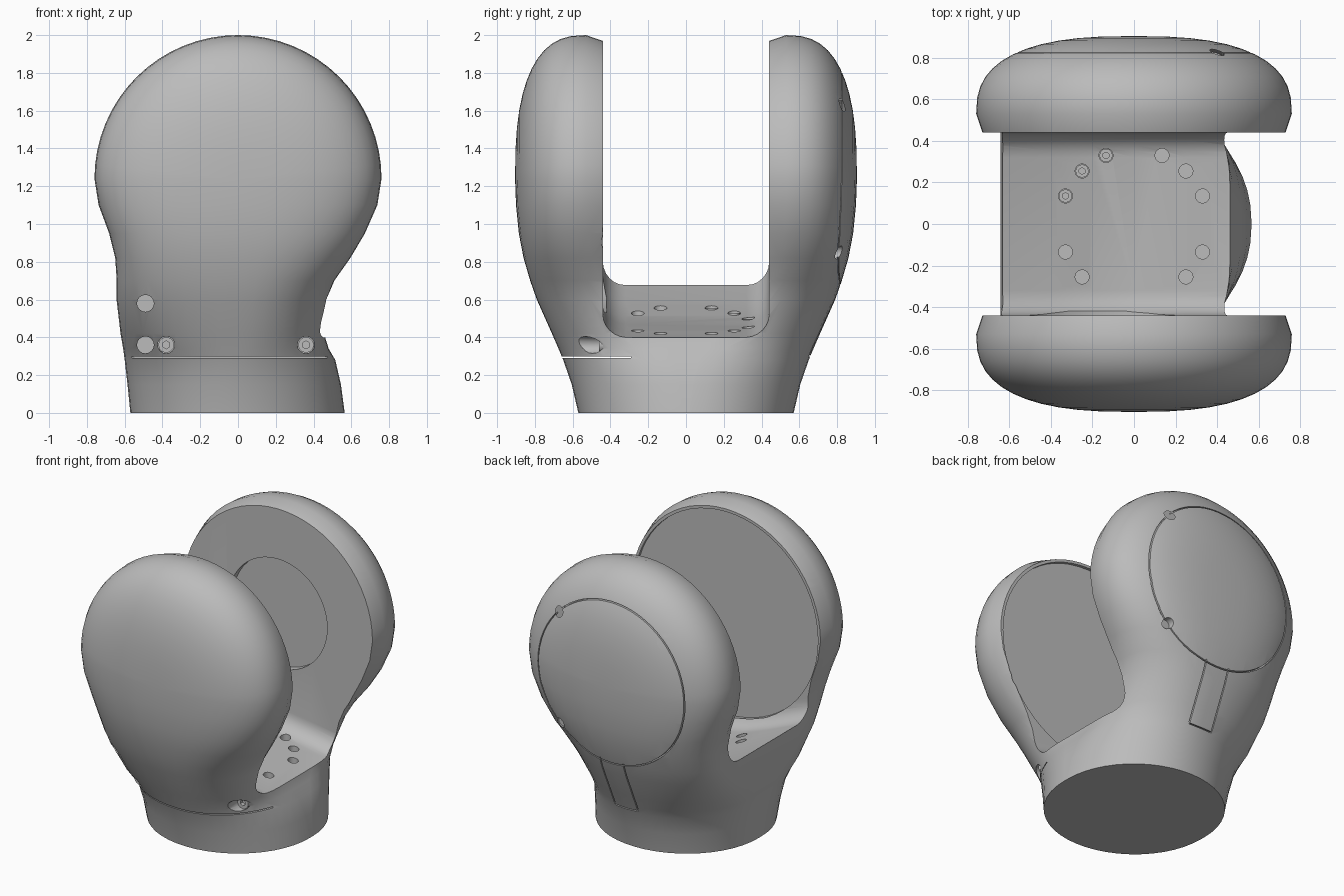
import bpy, bmesh
from math import sin, cos, pi, radians
from mathutils import Matrix

cube = bpy.data.objects.get("Cube")
if cube:
    bpy.data.objects.remove(cube)

grey = bpy.data.materials.new("plain_grey")
grey.use_nodes = True
grey.diffuse_color = (0.5, 0.5, 0.5, 1)
grey.node_tree.nodes["Principled BSDF"].inputs["Base Color"].default_value = (0.5, 0.5, 0.5, 1)

HUB = 1.24      # height of the joint axis
SLOT = 0.44     # half width of the fork opening


def finish(name, bm):
    bmesh.ops.remove_doubles(bm, verts=bm.verts, dist=0.0005)
    bmesh.ops.recalc_face_normals(bm, faces=bm.faces)
    mesh = bpy.data.meshes.new(name)
    bm.to_mesh(mesh)
    bm.free()
    mesh.materials.append(grey)
    ob = bpy.data.objects.new(name, mesh)
    bpy.context.collection.objects.link(ob)
    return ob


def bridge(bm, rows, closed):
    """Quads between successive rows of vertices."""
    for a, b in zip(rows, rows[1:]):
        n = len(a)
        for i in range(n if closed else n - 1):
            j = (i + 1) % n
            bm.faces.new((a[i], a[j], b[j], b[i]))


def cylinder(name, r, depth, loc, axis="Z", sides=16):
    bm = bmesh.new()
    rot = Matrix.Rotation(radians(90), 4, "X") if axis == "Y" else Matrix()
    bmesh.ops.create_cone(bm, cap_ends=True, segments=sides, radius1=r, radius2=r,
                          depth=depth, matrix=Matrix.Translation(loc) @ rot)
    return finish(name, bm)


def box(name, size, loc, tilt=0):
    bm = bmesh.new()
    bmesh.ops.create_cube(bm, size=1, matrix=Matrix.Translation(loc)
                          @ Matrix.Rotation(tilt, 4, "X") @ Matrix.Diagonal((*size, 1)))
    return finish(name, bm)


def cut(target, cutter):
    cutter.hide_render = True
    mod = target.modifiers.new("cut", "BOOLEAN")
    mod.operation = "DIFFERENCE"
    mod.solver = "EXACT"
    mod.object = cutter
    bpy.context.view_layer.objects.active = target
    bpy.ops.object.modifier_apply(modifier=mod.name)
    bpy.data.objects.remove(cutter)


def quarter(x, y, flat, n, inset):
    """Quarter outline from the side (y = 0) to the pole (x = 0)."""
    pts = [(x * inset, 0), (x * inset, flat * 0.83)]
    for i in range(13):
        t = pi / 2 * i / 12
        c, s = max(cos(t), 0), sin(t)
        pts.append((x * c ** (2 / n), flat + (y - flat) * s ** (2 / n)))
    return pts


# Sections: height, left width, right width, depth, straight side, roundness, side inset
SECTIONS = [
    (0.00, 0.565, 0.570, 0.570, 0.02, 2.0, 1.0),
    (0.15, 0.545, 0.585, 0.605, 0.04, 2.0, 1.0),
    (0.28, 0.515, 0.600, 0.650, 0.08, 2.0, 1.0),
    (0.34, 0.480, 0.608, 0.675, 0.12, 2.1, 1.0),
    (0.42, 0.455, 0.622, 0.710, 0.22, 2.2, 1.0),
    (0.60, 0.470, 0.643, 0.790, 0.38, 2.3, 1.0),
    (0.70, 0.510, 0.642, 0.825, 0.45, 2.4, 0.98),
    (0.82, 0.595, 0.650, 0.860, 0.50, 2.5, 0.96),
    (0.95, 0.672, 0.682, 0.885, 0.52, 2.6, 0.96),
    (1.10, 0.738, 0.738, 0.900, 0.53, 2.6, 0.96),
    (HUB, 0.760, 0.760, 0.905, 0.53, 2.6, 0.96),
]

# Body: lofted neck, then the hub section swept half a turn about the joint axis
bm = bmesh.new()
rows = []
for z, left, right, depth, flat, n, inset in SECTIONS:
    lq, rq = quarter(left, depth, flat, n, inset), quarter(right, depth, flat, n, inset)
    loop = lq + [(-x, y) for x, y in rq[::-1]]
    loop += [(-x, -y) for x, y in rq] + [(x, -y) for x, y in lq[::-1]]
    rows.append([bm.verts.new((x, y, z)) for x, y in loop])
bm.faces.new(rows[0])
bridge(bm, rows, True)
half = quarter(0.76, 0.905, 0.53, 2.6, 0.96)
half = [(x, -y) for x, y in half[::-1]] + half
bridge(bm, [[bm.verts.new((x * cos(a), y, HUB + x * sin(a))) for x, y in half]
            for a in [pi * i / 32 for i in range(33)]], False)
body = finish("fork_body", bm)

# Fork opening: U-shaped cutter whose floor slopes down toward the left
bm = bmesh.new()
rows = []
for x, z in [(-0.95, 0.84), (-0.64, 0.68), (-0.4, 0.58), (-0.2, 0.51), (0, 0.47),
             (0.25, 0.435), (0.45, 0.40), (0.95, 0.34)]:
    side = [(SLOT, 2.4)]
    for i in range(7):
        t = pi / 2 * i / 6
        side.append((SLOT - 0.12 + 0.12 * cos(t), z + 0.12 - 0.12 * sin(t)))
    outline = side + [(-y, h) for y, h in side[::-1]]
    rows.append([bm.verts.new((x, y, h)) for y, h in outline])
bridge(bm, rows, True)
bm.faces.new(rows[0])
bm.faces.new(rows[-1])
cut(body, finish("slot_cutter", bm))

# Shallow recesses on the inner faces
cut(body, cylinder("back_recess", 0.38, 0.1, (0, SLOT, HUB), "Y", 48))
cut(body, cylinder("front_recess", 0.71, 0.04, (0, -SLOT, HUB), "Y", 64))

# Seam under the front cover
cut(body, box("front_seam", (1.4, 0.6, 0.008), (0, -0.59, 0.295)))

# Round back panel seam and the narrow strip below it
ring = cylinder("ring_cutter", 0.568, 0.3, (0, 0.95, HUB), "Y", 64)
cut(ring, cylinder("ring_core", 0.56, 0.6, (0, 0.95, HUB), "Y", 64))
cut(body, ring)
for x in (-0.09, 0.09):
    cut(body, box("strip_seam", (0.008, 0.05, 0.42), (x, 0.745, 0.5), -0.42))
cut(body, box("strip_end", (0.18, 0.06, 0.008), (0, 0.66, 0.3), -0.42))

# Screw holes: front, back panel and floor, with socket screws in some
screws = []


def screw(loc, axis, r):
    head = cylinder("screw", r, 0.04, loc, axis, 12)
    cut(head, cylinder("socket", r * 0.5, 0.05, [c + d for c, d in zip(
        loc, (0, -0.02, 0) if axis == "Y" else (0, 0, 0.02))], axis, 6))
    screws.append(head)


for x, z, y, filled in [(-0.49, 0.58, -0.55, False), (-0.49, 0.36, -0.37, False),
                        (-0.38, 0.36, -0.50, True), (0.36, 0.36, -0.42, True)]:
    cut(body, cylinder("front_hole", 0.045, 0.4, (x, y - 0.2, z), "Y"))
    if filled:
        screw((x, y - 0.021, z), "Y", 0.042)
for x, z in [(0.4, 1.63), (0.4, 0.85), (-0.4, 1.63)]:
    cut(body, cylinder("back_hole", 0.035, 0.2, (x, 0.88, z), "Y"))
for sx in (-1, 1):
    for x, y in [(0.33, 0.135), (0.25, 0.255), (0.135, 0.33), (0.33, -0.135), (0.25, -0.255)]:
        z = 0.46 - 0.11 * x if sx > 0 else 0.45 + 0.28 * x
        cut(body, cylinder("floor_hole", 0.034, 0.24, (sx * x, y, z + 0.07)))
        if sx < 0 and y > 0:
            screw((sx * x, y, z - 0.01), "Z", 0.032)

for ob in [body] + screws:
    bpy.ops.object.select_all(action="DESELECT")
    ob.select_set(True)
    bpy.context.view_layer.objects.active = ob
    bpy.ops.object.shade_smooth_by_angle(angle=radians(35))
